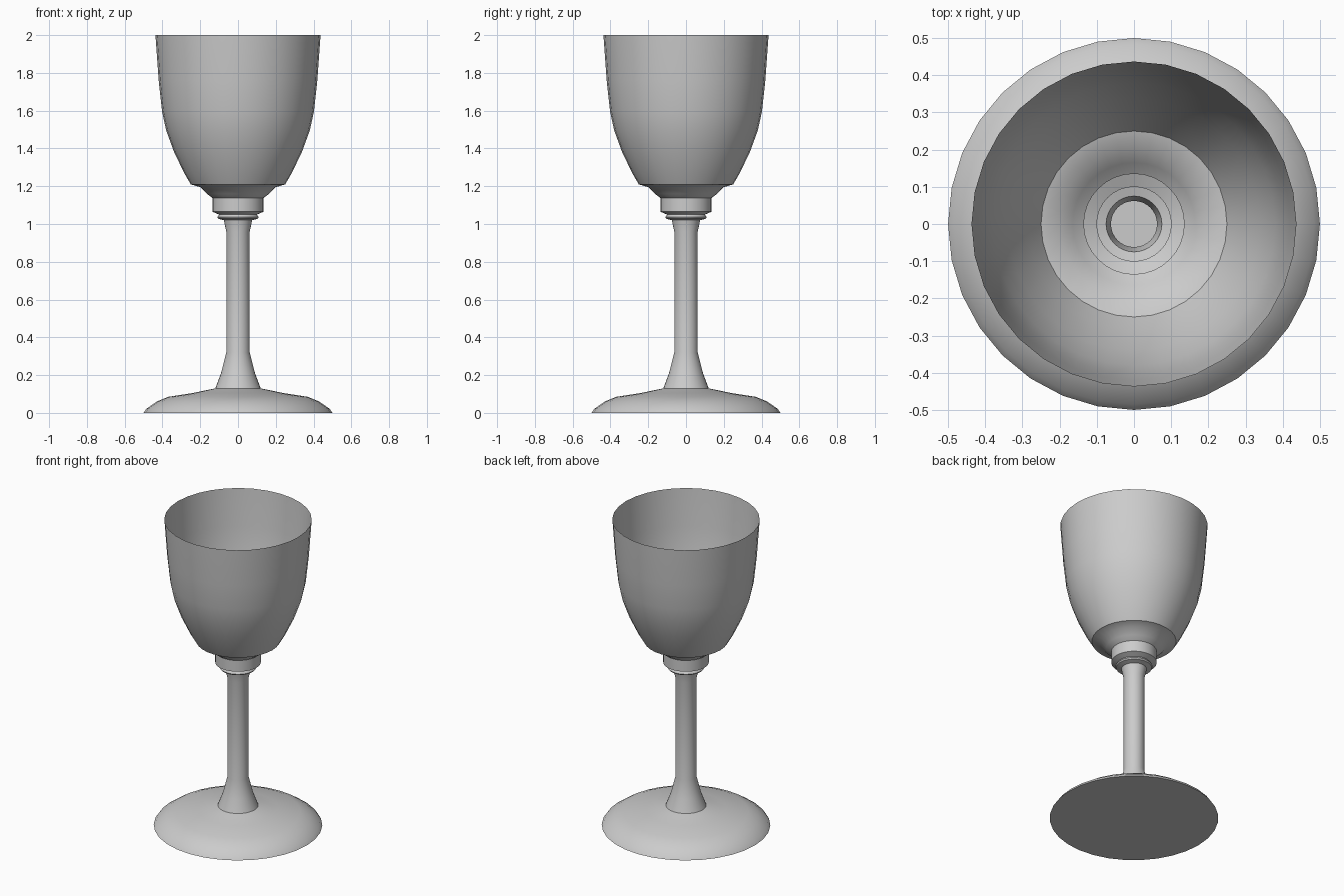
import bpy, bmesh
from math import cos, sin, pi, radians

if "Cube" in bpy.data.objects:
    bpy.data.objects.remove(bpy.data.objects["Cube"])

SIDES = 32

# Half profile of the thin-walled goblet, (radius, height) from foot to rim
FOOT = [(0.5, 0), (0.485, 0.022), (0.43, 0.06), (0.37, 0.085),
        (0.24, 0.105), (0.16, 0.122), (0.12, 0.13)]
STEM = [(0.09, 0.21), (0.062, 0.32), (0.062, 0.96), (0.075, 1.02)]
COLLAR = [(0.105, 1.028), (0.11, 1.036), (0.1, 1.05), (0.135, 1.065), (0.135, 1.138)]
BOWL = [(0.165, 1.16), (0.2, 1.195), (0.25, 1.21), (0.285, 1.27), (0.34, 1.385),
        (0.38, 1.495), (0.402, 1.595), (0.42, 1.76), (0.437, 2.0)]

metal = bpy.data.materials.new("grey metal")
metal.diffuse_color = (0.6, 0.6, 0.6, 1)
metal.use_nodes = True
metal.node_tree.nodes["Principled BSDF"].inputs["Base Color"].default_value = metal.diffuse_color


def lathe(name, profile, cap=False):
    """Revolve a profile around z, optionally closing its lower end."""
    bm = bmesh.new()
    rings = [[bm.verts.new((r * cos(2 * pi * i / SIDES), r * sin(2 * pi * i / SIDES), z))
              for i in range(SIDES)] for r, z in profile]
    for low, high in zip(rings, rings[1:]):
        for i in range(SIDES):
            j = (i + 1) % SIDES
            bm.faces.new((low[i], low[j], high[j], high[i]))
    if cap:
        bm.faces.new(rings[0][::-1])
    mesh = bpy.data.meshes.new(name)
    bm.to_mesh(mesh)
    bm.free()
    mesh.materials.append(metal)
    ob = bpy.data.objects.new(name, mesh)
    bpy.context.collection.objects.link(ob)
    bpy.ops.object.select_all(action='DESELECT')
    ob.select_set(True)
    bpy.context.view_layer.objects.active = ob
    bpy.ops.object.shade_smooth_by_angle(angle=radians(30))


# Each part starts on the last ring of the part below it
lathe("foot", FOOT, cap=True)
lathe("stem", FOOT[-1:] + STEM)
lathe("collar", STEM[-1:] + COLLAR)
lathe("bowl", COLLAR[-1:] + BOWL)
